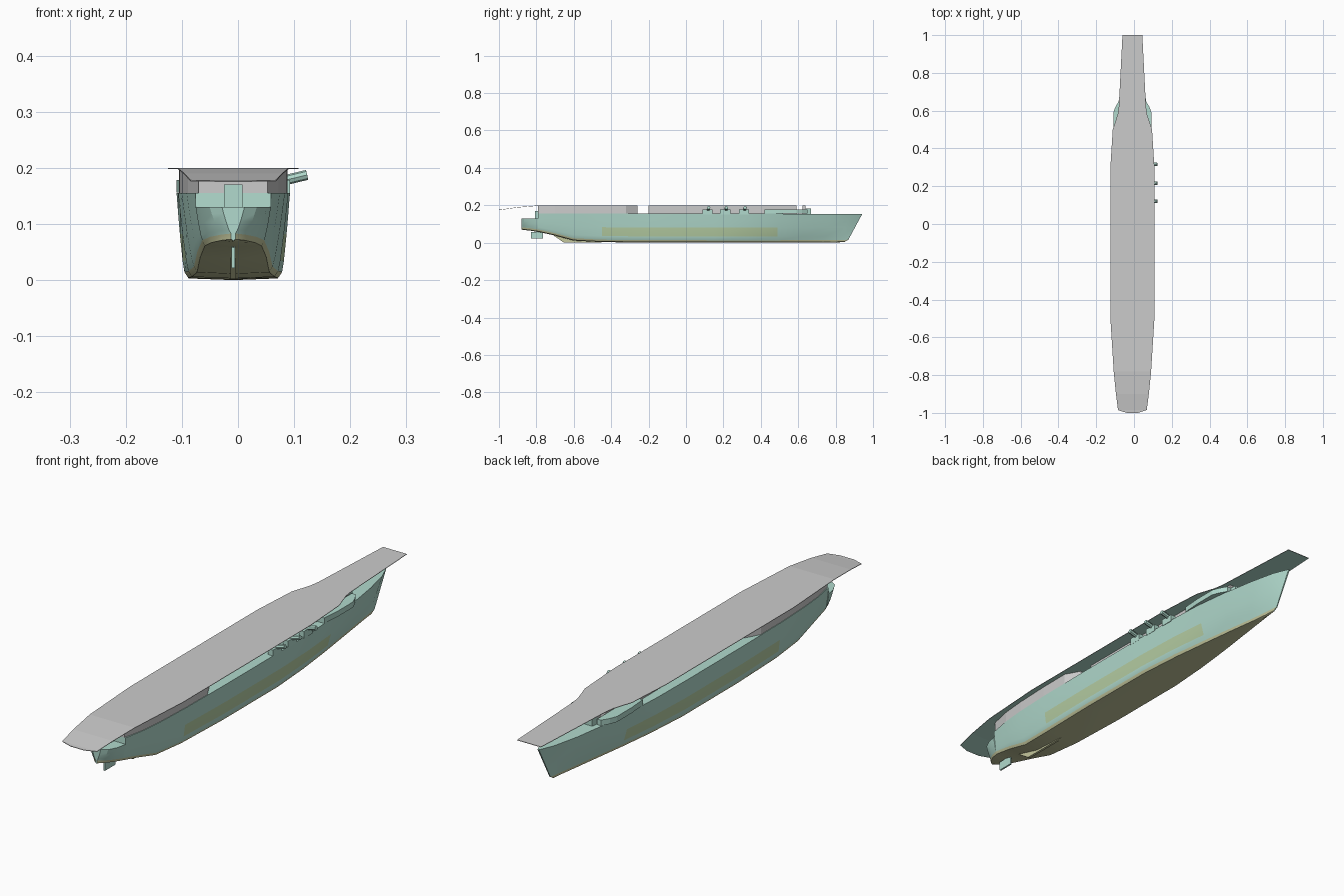
import bpy, bmesh, math
from mathutils import Vector

if "Cube" in bpy.data.objects:
    bpy.data.objects.remove(bpy.data.objects["Cube"])

CX = -0.0085  # hull centreline


def material(name, rgb):
    m = bpy.data.materials.new(name)
    m.diffuse_color = (*rgb, 1)
    m.use_nodes = True
    m.node_tree.nodes["Principled BSDF"].inputs["Base Color"].default_value = m.diffuse_color
    return m


GREEN = material("sea_green", (0.44, 0.70, 0.61))
BELT = material("belt_olive", (0.47, 0.62, 0.37))
OLIVE = material("bottom_olive", (0.56, 0.58, 0.34))
GREY = material("plain_grey", (0.8, 0.8, 0.8))


def finish(name, bm, mats=(), smooth=False):
    bmesh.ops.recalc_face_normals(bm, faces=bm.faces)
    me = bpy.data.meshes.new(name)
    bm.to_mesh(me)
    bm.free()
    ob = bpy.data.objects.new(name, me)
    bpy.context.collection.objects.link(ob)
    for m in mats:
        me.materials.append(m)
    if smooth:
        bpy.ops.object.select_all(action='DESELECT')
        bpy.context.view_layer.objects.active = ob
        ob.select_set(True)
        bpy.ops.object.shade_smooth_by_angle(angle=math.radians(25))
    return ob


def skin(bm, rings):
    """Bridge closed rings and cap both ends; yields (station, side, face)."""
    vs = [[bm.verts.new(p) for p in r] for r in rings]
    out, n = [], len(vs[0])
    for i in range(len(vs) - 1):
        for j in range(n):
            k = (j + 1) % n
            out.append((i, j, bm.faces.new((vs[i][j], vs[i][k], vs[i + 1][k], vs[i + 1][j]))))
    bm.faces.new(vs[0])
    bm.faces.new(vs[-1])
    return out


def plan_block(name, stations, mats=(), under=None):
    """Solid from (y, x_left, x_right, z_low, z_high) stations."""
    bm = bmesh.new()
    faces = skin(bm, [[(a, y, lo), (b, y, lo), (b, y, hi), (a, y, hi)]
                      for y, a, b, lo, hi in stations])
    if under is not None:
        for _, j, f in faces:
            if j == 0:
                f.material_index = under
    return finish(name, bm, mats)


def centred(rows, lo, hi):
    return [(y, CX - w, CX + w, lo, hi) for y, w in rows]


# hull: y, half width at top, half width at bilge, keel z, top z, stem rake
STATIONS = [
    (-.880, .020, .004, .070, .130, 0), (-.865, .042, .022, .068, .130, 0),
    (-.830, .060, .042, .064, .130, 0), (-.791, .067, .055, .058, .130, 0),
    (-.790, .067, .055, .058, .155, 0), (-.700, .083, .064, .038, .155, 0),
    (-.600, .092, .070, .011, .155, 0), (-.450, .098, .080, .003, .155, 0),
    (-.200, .101, .087, .001, .155, 0), (.150, .101, .086, .000, .155, 0),
    (.330, .099, .072, .000, .155, 0), (.490, .091, .052, .000, .155, 0),
    (.620, .076, .034, .001, .154, .01), (.740, .054, .017, .001, .153, .03),
    (.820, .029, .007, .002, .153, .06), (.868, .003, .002, .003, .153, .074)]
LEVELS = (0, .14, .48, .75, 1)
rings = []
for y, wt, wb, zk, zt, rake in STATIONS:
    foot = y - rake * .25
    half = [(wb * .92, foot, zk + .003)]
    for f in LEVELS:
        zb = zk + .013
        half.append((wb + (wt - wb) * f ** .75, y + rake * f, zb + (zt - zb) * f))
    rings.append([(CX, foot, zk)] + [(CX + x, v, z) for x, v, z in half]
                 + [(CX - x, v, z) for x, v, z in reversed(half)])
bm = bmesh.new()
for i, j, f in skin(bm, rings):
    if j in (0, 1, 11, 12):
        f.material_index = 2
    elif j in (3, 9) and 7 <= i < 11:
        f.material_index = 1
finish("hull", bm, (GREEN, BELT, OLIVE), True)


# centreline skeg and rudder, extruded from side profiles
def fin(name, profile, thick, mat):
    bm = bmesh.new()
    skin(bm, [[(CX + s * thick / 2, y, z) for y, z in profile] for s in (-1, 1)])
    return finish(name, bm, (mat,))


fin("skeg", [(-.76, .062), (-.72, .047), (-.655, .002), (-.45, .002), (-.5, .03), (-.72, .07)], .010, OLIVE)
fin("rudder", [(-.83, .022), (-.765, .022), (-.765, .07), (-.80, .07), (-.80, .058), (-.83, .058)], .007, GREEN)

# flight deck: grey top, green underside, stern round-down
DECK = [(-1.0, .030, .177), (-.985, .076, .178), (-.90, .087, .190), (-.78, .099, .200),
        (-.50, .1165, .200), (.30, .1165, .200), (.50, .104, .200), (.58, .078, .200),
        (.62, .072, .200), (1.0, .0525, .200)]
plan_block("flight_deck", [(y, CX - w, CX + w, z - .002, z) for y, w, z in DECK], (GREY, GREEN), 1)

# hangars: wide aft part with tapered shoulder, inset forward part
plan_block("aft_hangar", centred([(-.79, .0615), (-.70, .081), (-.60, .090), (-.45, .096),
                                  (-.32, .097), (-.26, .064)], .153, .199))
plan_block("forward_hangar", centred([(-.20, .0615), (.45, .0615), (.59, .052)], .153, .199))
plan_block("bow_support", centred([(.622, .050), (.64, .050)], .152, .199))
plan_block("bow_house", centred([(.64, .050), (.668, .046)], .152, .183), (GREEN,))

# stern deckhouse on the lower quarterdeck
plan_block("stern_house", centred([(-.806, .0165), (-.789, .0165)], .128, .170), (GREEN,))

# gun galleries beside the deck notch, both sides
for s, side in ((-1, "left"), (1, "right")):
    rows = [(.42, .095), (.50, .101), (.59, .101), (.62, .090), (.65, .072)]
    plan_block(side + "_gallery",
               [(y, *sorted((CX + s * .055, CX + s * w)), .156, .178) for y, w in rows], (GREEN,))

# starboard exhaust trunks with slanted octagonal pipes
for n, y in enumerate((.115, .21, .31), 1):
    plan_block(f"exhaust_trunk_{n}", [(y - .027, .070, .0925, .150, .178),
                                      (y + .027, .070, .0925, .150, .178)], (GREEN,))
    a, b = Vector((.075, y + .004, .176)), Vector((.123, y + .006, .1875))
    bpy.ops.mesh.primitive_cylinder_add(vertices=8, radius=.009, depth=(b - a).length, location=(a + b) / 2,
                                        rotation=(b - a).to_track_quat('Z', 'Y').to_euler())
    pipe = bpy.context.object
    pipe.name = f"exhaust_pipe_{n}"
    pipe.data.materials.append(GREEN)
